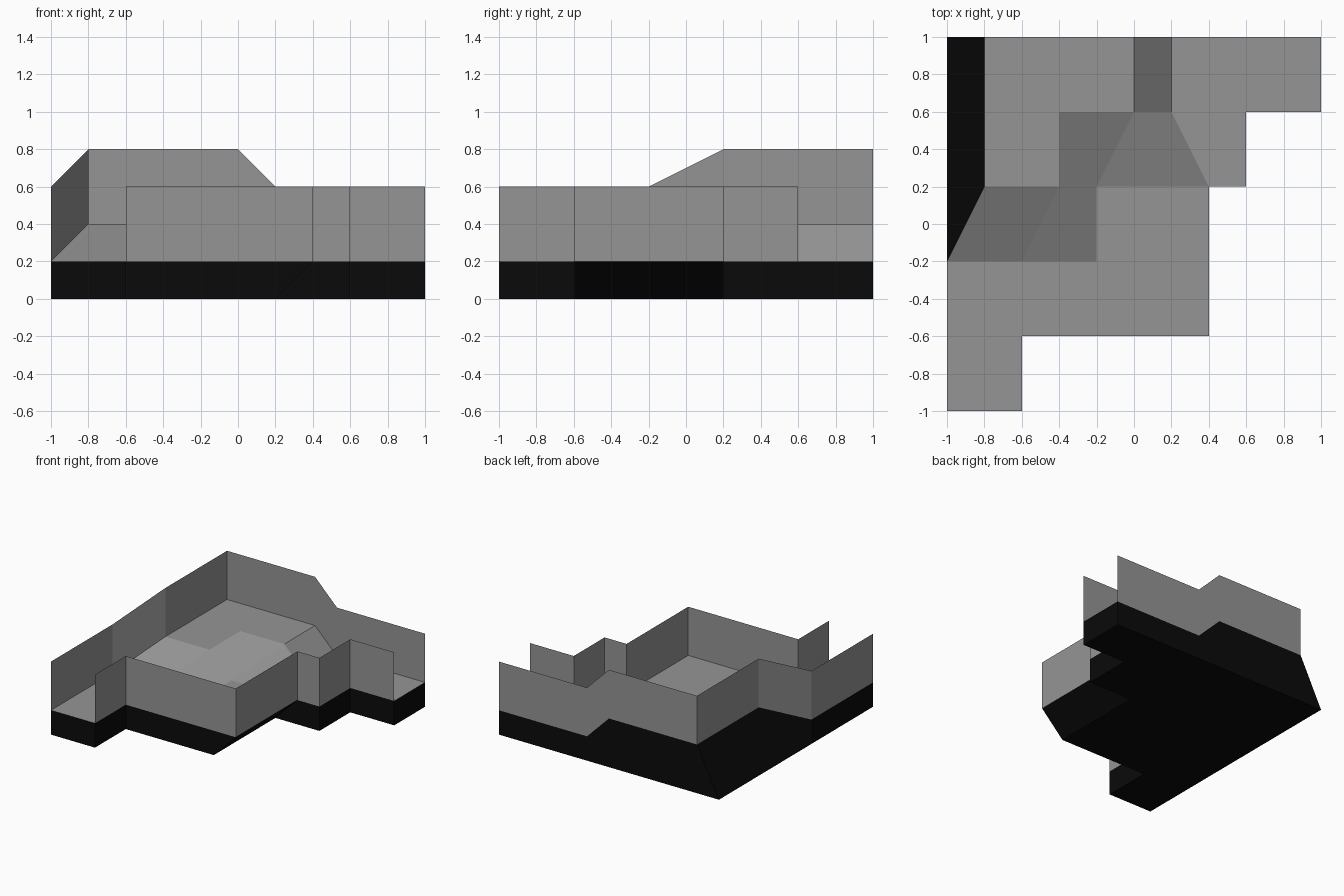
import bpy

if "Cube" in bpy.data.objects:
    bpy.data.objects.remove(bpy.data.objects["Cube"])

FLOOR_Z, STEP, WALL_H = 0.2, 0.2, 0.4


def material(name, rgb):
    m = bpy.data.materials.new(name)
    m.diffuse_color = (*rgb, 1)
    m.use_nodes = True
    m.node_tree.nodes["Principled BSDF"].inputs["Base Color"].default_value = m.diffuse_color
    return m


def build(name, polys, mat):
    """Make a flat-shaded object from polygons, sharing equal points."""
    index, faces = {}, []
    for poly in polys:
        faces.append([index.setdefault(p, len(index)) for p in poly])
    mesh = bpy.data.meshes.new(name)
    mesh.from_pydata(list(index), [], faces)
    mesh.materials.append(mat)
    ob = bpy.data.objects.new(name, mesh)
    bpy.context.collection.objects.link(ob)
    return ob


grey = material("stone grey", (0.3, 0.3, 0.3))
black = material("base black", (0.003, 0.003, 0.003))

# Raised plateau in the back left corner
plateau = [(-.8, 1), (-.8, .2), (-.4, .2), (-.4, .6), (0, .6), (0, 1)]


def lift(p, extra=0):
    return (p[0], p[1], FLOOR_Z + (STEP if p in plateau else 0) + extra)


# Floor: plateau, ramps around it, and the two low areas
ramps = [
    [(0, 1), (0, .6), (.2, .6), (.2, 1)],
    [(0, .6), (-.2, .2), (.4, .2), (.2, .6)],
    [(-.4, .6), (-.4, .2), (-.2, .2), (0, .6)],
    [(-.4, .2), (-.6, -.2), (-.2, -.2), (-.2, .2)],
    [(-.8, .2), (-1, -.2), (-.6, -.2), (-.4, .2)],
]
low_back = [(.2, 1), (.2, .6), (.4, .2), (.6, .2), (.6, .6), (1, .6), (1, 1)]
low_front = [(-1, -.2), (-1, -1), (-.6, -1), (-.6, -.6), (.4, -.6), (.4, .2),
             (-.2, .2), (-.2, -.2), (-.6, -.2)]
build("floor", [[lift(p) for p in poly]
                for poly in [plateau, low_back, low_front] + ramps], grey)

# Outline, counter-clockwise from the front left corner
outline = [(-1, -1), (-.6, -1), (-.6, -.6), (.4, -.6), (.4, .2), (.6, .2),
           (.6, .6), (1, .6), (1, 1), (.2, 1), (0, 1), (-.8, 1), (-.8, .2),
           (-1, -.2)]
edges = list(zip(outline, outline[1:] + outline[:1]))

# Thin walls on every edge except the two doorways
doorways = [((-1, -1), (-.6, -1)), ((1, .6), (1, 1))]
build("walls", [[lift(b), lift(a), lift(a, WALL_H), lift(b, WALL_H)]
                for a, b in edges if (a, b) not in doorways], grey)


# Base: its foot stays on the square grid, so two sides slant
def foot(p):
    return ({.4: .2, -.8: -1}.get(p[0], p[0]), p[1], 0)


skirt = [[foot(a), foot(b), lift(b), lift(a)] for a, b in edges]
build("base", skirt + [[foot(p) for p in reversed(outline)]], black)
